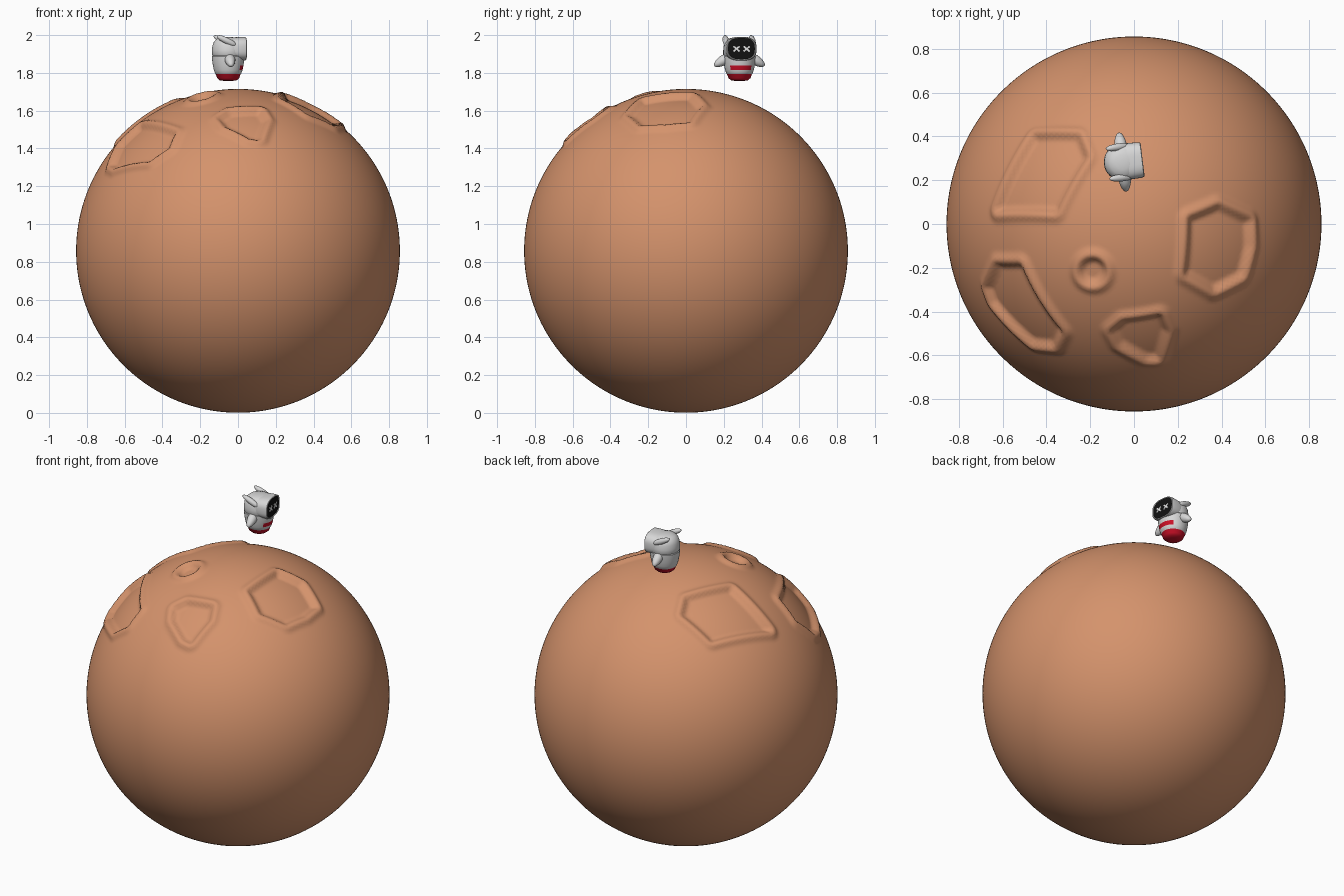
import bpy, bmesh, math
from mathutils import Vector, Matrix

if "Cube" in bpy.data.objects:
    bpy.data.objects.remove(bpy.data.objects["Cube"])

def material(name, rgb):
    m = bpy.data.materials.new(name)
    m.diffuse_color = (*rgb, 1)
    m.use_nodes = True
    m.node_tree.nodes["Principled BSDF"].inputs["Base Color"].default_value = m.diffuse_color
    return m

CLAY = material("clay orange", (0.66, 0.29, 0.15))
GREY = material("light grey", (0.68, 0.68, 0.68))
RED = material("red", (0.60, 0.005, 0.02))
BLACK = material("black", (0.006, 0.006, 0.006))
WHITE = material("white", (0.9, 0.9, 0.9))

def finish(bm, name, mats, matrix=Matrix(), angle=35):
    bmesh.ops.recalc_face_normals(bm, faces=bm.faces)
    me = bpy.data.meshes.new(name)
    bm.to_mesh(me)
    bm.free()
    ob = bpy.data.objects.new(name, me)
    bpy.context.collection.objects.link(ob)
    for m in mats:
        me.materials.append(m)
    ob.matrix_world = matrix
    bpy.ops.object.select_all(action='DESELECT')
    ob.select_set(True)
    bpy.context.view_layer.objects.active = ob
    bpy.ops.object.shade_smooth_by_angle(angle=math.radians(angle))
    return ob

def loft(bm, rings):
    """Skin closed rings of points and cap both ends; returns the two caps."""
    vs = [[bm.verts.new(p) for p in r] for r in rings]
    n = len(vs[0])
    for a, b in zip(vs, vs[1:]):
        for i in range(n):
            bm.faces.new((a[i], a[(i + 1) % n], b[(i + 1) % n], b[i]))
    return bm.faces.new(vs[0]), bm.faces.new(vs[-1])

# ---- planet with raised-rim craters ----
R, CENTRE = 0.857, Vector((0, 0, 0.858))
# crater rim corners as seen from above
CRATERS = [
    [(-.64, .04), (-.35, .04), (-.2, .31), (-.24, .41), (-.46, .41)],
    [(-.68, -.28), (-.63, -.165), (-.515, -.165), (-.31, -.5), (-.345, -.57),
     (-.45, -.56), (-.655, -.35)],
    [(-.188 + .075 * math.cos(a * math.pi / 12), -.215 + .075 * math.sin(a * math.pi / 12))
     for a in range(24)],
    [(-.12, -.48), (-.06, -.43), (.13, -.40), (.165, -.48), (.12, -.63), (.07, -.63), (-.08, -.55)],
    [(.235, .04), (.38, .10), (.535, .03), (.54, -.1), (.5, -.25), (.36, -.32), (.215, -.24)],
]

def smooth(t):
    t = max(0, min(1, t))
    return t * t * (3 - 2 * t)

def signed_distance(p, poly):
    best, inside = 1e9, False
    for a, b in zip(poly, poly[1:] + poly[:1]):
        e = b - a
        t = max(0, min(1, (p - a).dot(e) / e.length_squared))
        best = min(best, (p - a - e * t).length)
        if (a.y > p.y) != (b.y > p.y) and p.x < a.x + (p.y - a.y) / e.y * e.x:
            inside = not inside
    return -best if inside else best

def rim_height(d):
    if d > 0:
        return 0.016 * (1 - smooth(d / 0.04))
    return 0.016 - 0.034 * smooth(-d / 0.042)

ROUND = 0.03
flat_craters = []
for pts in CRATERS:
    # flatten each outline onto the tangent plane at its middle
    dirs = [Vector((x, y, math.sqrt(R * R - x * x - y * y))) for x, y in pts]
    c = sum(dirs, Vector()).normalized()
    u = Vector((0, 1, 0)).cross(c).normalized()
    w = c.cross(u)
    poly = [Vector((q.dot(u), q.dot(w))) for q in dirs]
    mid = sum(poly, Vector((0, 0))) / len(poly)
    reach = max((q - mid).length for q in poly)
    mean = sum((q - mid).length for q in poly) / len(poly)
    poly = [mid + (q - mid) * (1 - ROUND / mean) for q in poly]
    flat_craters.append((c, u, w, poly, reach + 0.08))

bm = bmesh.new()
bmesh.ops.create_icosphere(bm, subdivisions=7, radius=R)
upper = [e for e in bm.edges if (e.verts[0].co.z + e.verts[1].co.z) > 0.7]
for v in bm.verts:
    n = v.co.normalized()
    h = 0
    for c, u, w, poly, reach in flat_craters:
        p = Vector((v.co.dot(u), v.co.dot(w)))
        if n.dot(c) > 0.5 and p.length < reach + 0.05:
            dh = rim_height(signed_distance(p, poly) - ROUND)
            h = dh if abs(dh) > abs(h) else h
    v.co = n * (R + h)
finish(bm, "planet", [CLAY], Matrix.Translation(CENTRE), 60)

# ---- floating robot, facing +x with a slight turn ----
BOT = Matrix.Translation((-0.052, 0.283, 0)) @ Matrix.Rotation(math.radians(7), 4, 'Z')

# body: lathed egg with red base and red front stripe
PROFILE = [(.02, 1.757), (.045, 1.761), (.058, 1.772), (.066, 1.793), (.069, 1.796),
           (.076, 1.815), (.081, 1.840), (.085, 1.868), (.086, 1.888), (.083, 1.892),
           (.086, 1.897), (.086, 1.92), (.083, 1.945), (.075, 1.966), (.058, 1.981),
           (.034, 1.988), (.01, 1.99)]
N = 48
bm = bmesh.new()
loft(bm, [[(r * math.cos(2 * math.pi * i / N), r * math.sin(2 * math.pi * i / N), z)
           for i in range(N)] for r, z in PROFILE])
for f in bm.faces:
    c = f.calc_center_median()
    stripe = 1.815 < c.z < 1.84 and abs(math.atan2(c.y, c.x)) < math.radians(45)
    f.material_index = 1 if c.z < 1.794 or stripe else 0
finish(bm, "robot_body", [GREY, RED], BOT)

# visor: rounded hood with inset black screen
def rounded(x, ry, rz, zc=1.928, n=48, k=2 / 2.8):
    out = []
    for i in range(n):
        a = 2 * math.pi * i / n
        c, s = math.cos(a), math.sin(a)
        out.append((x, ry * math.copysign(abs(c) ** k, c), zc + rz * math.copysign(abs(s) ** k, s)))
    return out

bm = bmesh.new()
ends = loft(bm, [rounded(-.03, .076, .054), rounded(.03, .083, .06), rounded(.075, .082, .063),
                 rounded(.089, .079, .062), rounded(.092, .075, .059), rounded(.088, .071, .056)])
ends[1].material_index = 1
finish(bm, "robot_visor", [GREY, BLACK], BOT)

# eyes: crossed thin bars on the screen
bm = bmesh.new()
for y in (-.027, .027):
    for tilt in (-40, 40):
        bmesh.ops.create_cube(bm, size=1, matrix=Matrix.Translation((.089, y, 1.927))
                              @ Matrix.Rotation(math.radians(tilt), 4, 'X')
                              @ Matrix.Diagonal((.004, .042, .009, 1)))
finish(bm, "robot_eyes", [WHITE], BOT)

# arms and swept-back ears, one of each per side
def spindle(name, start, end, radii, flat=1.0):
    a, b = Vector(start), Vector(end)
    rot = (b - a).to_track_quat('Z', 'Y').to_matrix()
    bm = bmesh.new()
    loft(bm, [[a.lerp(b, t) + rot @ Vector((r * math.cos(i * math.pi / 12),
               r * flat * math.sin(i * math.pi / 12), 0)) for i in range(24)] for t, r in radii])
    finish(bm, name, [GREY], BOT, 50)

for side, s in (("left", 1), ("right", -1)):
    spindle(side + "_arm", (0, s * .06, 1.882), (0, s * .134, 1.838),
            [(0, .024), (.3, .028), (.55, .025), (.8, .018), (.94, .011), (1, .003)])
    spindle(side + "_ear", (.035, s * .072, 1.945), (-.068, s * .069, 1.995),
            [(0, .003), (.05, .009), (.2, .015), (.5, .017), (.8, .014), (.95, .008), (1, .003)])
